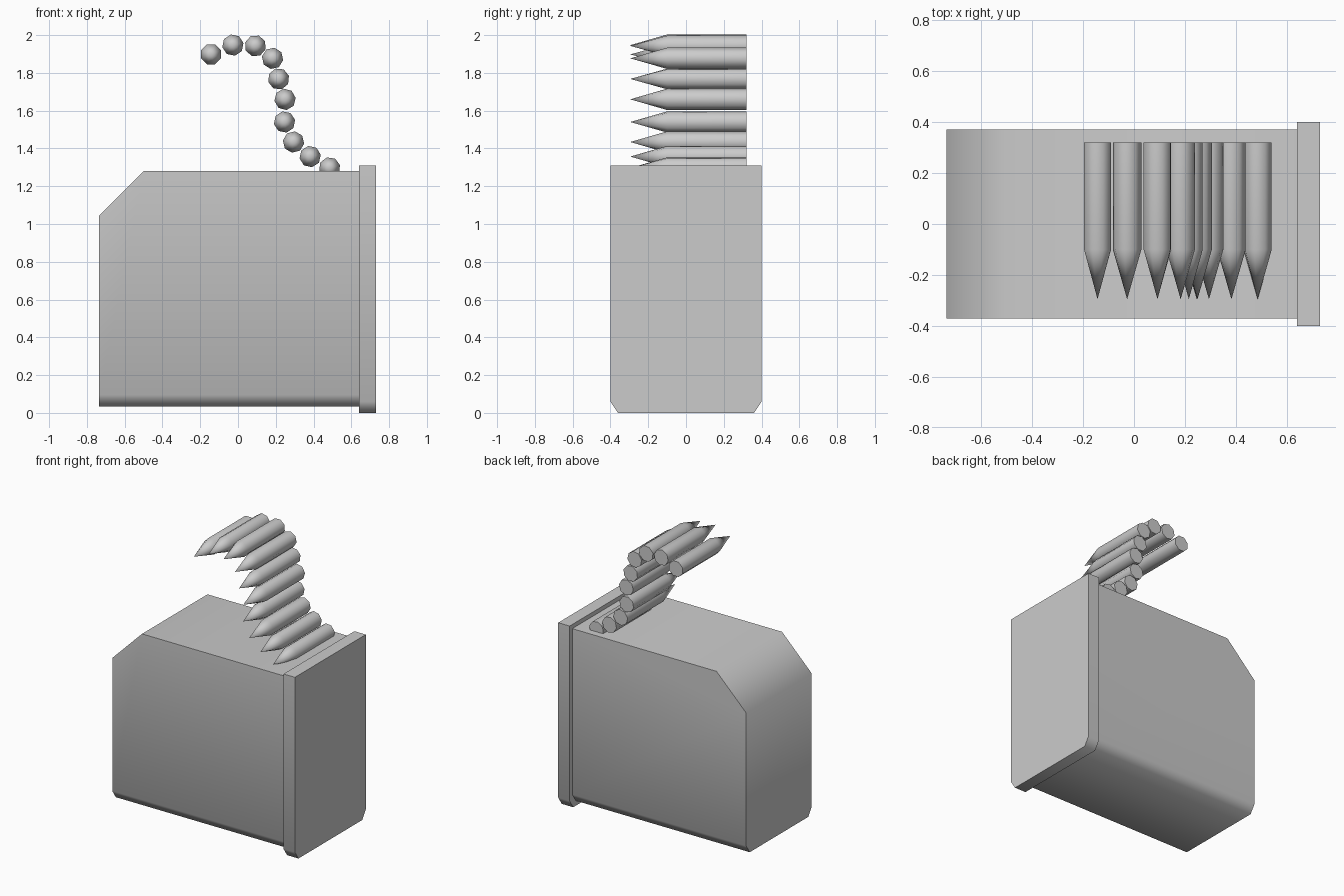
import bpy, bmesh, math
from mathutils import Matrix

cube = bpy.data.objects.get("Cube")
if cube:
    bpy.data.objects.remove(cube, do_unlink=True)

grey = bpy.data.materials.new("plain grey")
grey.use_nodes = True
COLOUR = (0.6, 0.6, 0.6, 1)
grey.diffuse_color = COLOUR
grey.node_tree.nodes["Principled BSDF"].inputs["Base Color"].default_value = COLOUR


def make_object(name, bm, angle):
    """Turn a bmesh into a shaded grey object."""
    bmesh.ops.recalc_face_normals(bm, faces=bm.faces)
    mesh = bpy.data.meshes.new(name)
    bm.to_mesh(mesh)
    bm.free()
    mesh.materials.append(grey)
    obj = bpy.data.objects.new(name, mesh)
    bpy.context.collection.objects.link(obj)
    bpy.ops.object.select_all(action="DESELECT")
    obj.select_set(True)
    bpy.context.view_layer.objects.active = obj
    bpy.ops.object.shade_smooth_by_angle(angle=math.radians(angle))
    return obj


def chamfered_slab(x0, x1, half, z0, z1, cut_y, cut_z):
    """Extrude along x a rectangle whose two bottom corners are cut."""
    side = [(half - cut_y, z0), (half, z0 + cut_z), (half, z1)]
    profile = side + [(-y, z) for y, z in reversed(side)]
    bm = bmesh.new()
    face = bm.faces.new([bm.verts.new((x0, y, z)) for y, z in profile])
    grown = bmesh.ops.extrude_face_region(bm, geom=[face], use_keep_orig=True)
    verts = [v for v in grown["geom"] if isinstance(v, bmesh.types.BMVert)]
    bmesh.ops.translate(bm, verts=verts, vec=(x1 - x0, 0, 0))
    return bm


# Box body with its upper outer corner sliced off
bm = chamfered_slab(-0.735, 0.645, 0.37, 0.035, 1.28, 0.04, 0.06)
cut = bmesh.ops.bisect_plane(bm, geom=bm.verts[:] + bm.edges[:] + bm.faces[:],
                             plane_co=(-0.5, 0, 1.28), plane_no=(-1, 0, 1),
                             clear_outer=True)
edges = [e for e in cut["geom_cut"] if isinstance(e, bmesh.types.BMEdge)]
bmesh.ops.holes_fill(bm, edges=edges)
make_object("box_body", bm, 60)

# End plate, slightly larger than the body
make_object("end_plate", chamfered_slab(0.64, 0.73, 0.4, 0, 1.31, 0.04, 0.06), 60)

# One cartridge: a straight case with a pointed tip towards the front
bm = bmesh.new()
R, BACK, NECK, TIP, SIDES = 0.057, 0.32, -0.1, -0.295, 8
rings = [bmesh.ops.create_circle(bm, segments=SIDES, radius=R, cap_ends=cap,
                                 matrix=Matrix.Translation((0, y, 0))
                                 @ Matrix.Rotation(math.pi / 2, 4, "X"))["verts"]
         for y, cap in ((BACK, True), (NECK, False))]
tip = bm.verts.new((0, TIP, 0))
for i in range(SIDES):
    j = (i + 1) % SIDES
    bm.faces.new((rings[0][i], rings[0][j], rings[1][j], rings[1][i]))
    bm.faces.new((rings[1][i], rings[1][j], tip))
first = make_object("cartridge_1", bm, 60)

# Belt of cartridges rising from the box and curling over
belt = [(0.485, 1.297), (0.382, 1.357), (0.294, 1.434), (0.246, 1.54),
        (0.249, 1.66), (0.215, 1.768), (0.183, 1.877), (0.092, 1.943),
        (-0.027, 1.947), (-0.143, 1.898)]
for i, (x, z) in enumerate(belt):
    obj = first
    if i:
        obj = bpy.data.objects.new(f"cartridge_{i + 1}", first.data)
        bpy.context.collection.objects.link(obj)
    obj.location = (x, 0, z)
    # turn each one with the direction of the belt
    (ax, az), (bx, bz) = belt[max(i - 1, 0)], belt[min(i + 1, len(belt) - 1)]
    obj.rotation_euler.y = -math.atan2(bz - az, bx - ax)
